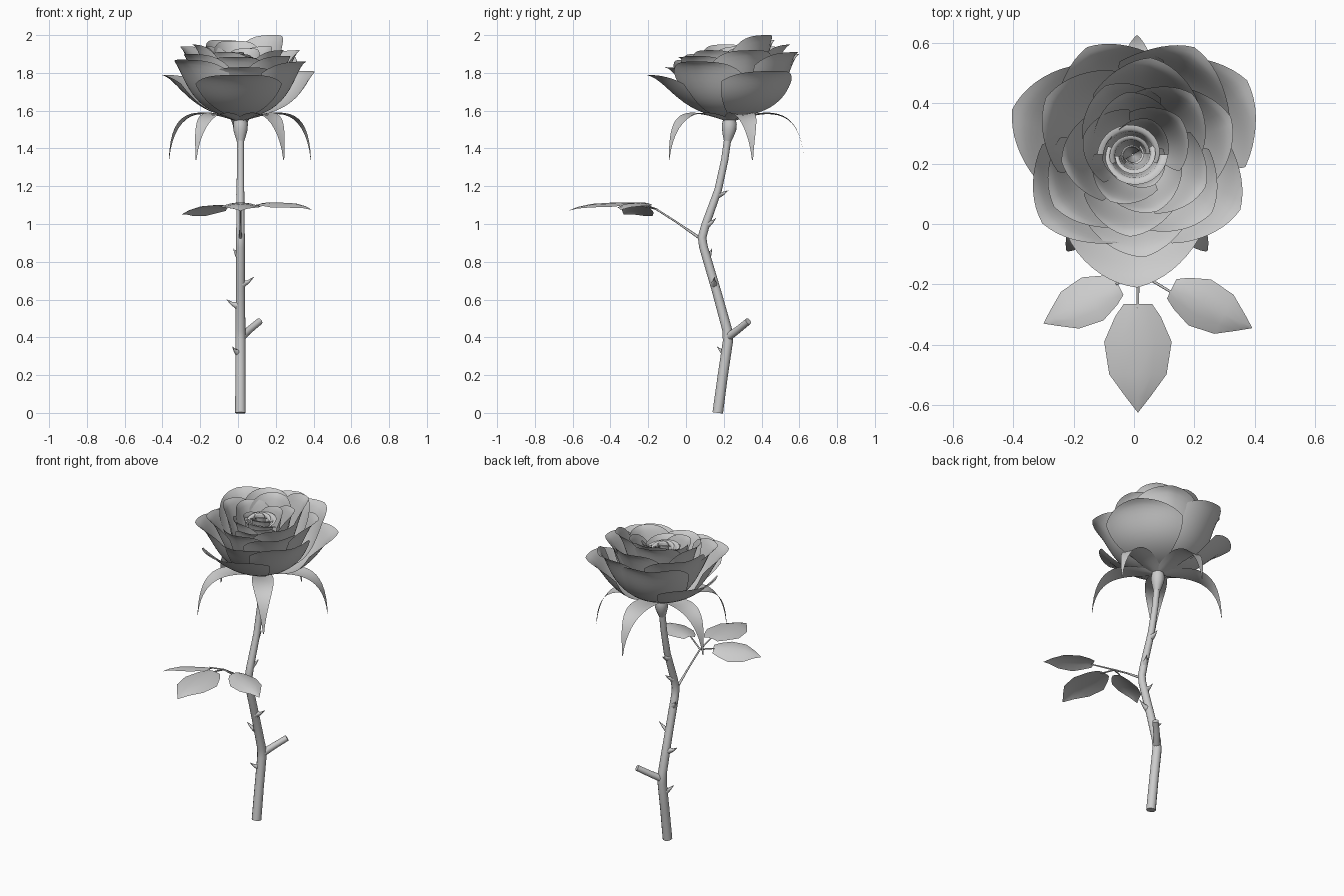
import bpy, math
from mathutils import Vector

if "Cube" in bpy.data.objects:
    bpy.data.objects.remove(bpy.data.objects["Cube"])

CX, CY = 0.01, 0.23          # flower axis


def make(name, verts, faces, angle=60):
    me = bpy.data.meshes.new(name)
    me.from_pydata(verts, [], faces)
    ob = bpy.data.objects.new(name, me)
    bpy.context.collection.objects.link(ob)
    bpy.ops.object.select_all(action='DESELECT')
    ob.select_set(True)
    bpy.context.view_layer.objects.active = ob
    bpy.ops.object.shade_smooth_by_angle(angle=math.radians(angle))
    return ob


def grid_faces(nu, nv, flip=False):
    f = [(j * nu + i, j * nu + i + 1, (j + 1) * nu + i + 1, (j + 1) * nu + i)
         for j in range(nv - 1) for i in range(nu - 1)]
    return [q[::-1] for q in f] if flip else f


def tube(name, path, sides=12):
    """Capped tube through (x, y, z, radius) points."""
    pts = [Vector(p[:3]) for p in path]
    verts, faces = [], []
    for k, p in enumerate(pts):
        d = (pts[min(k + 1, len(pts) - 1)] - pts[max(k - 1, 0)]).normalized()
        a = d.cross(Vector((0, 1, 0) if abs(d.y) < 0.9 else (0, 0, 1))).normalized()
        b = d.cross(a)
        for i in range(sides):
            t = math.tau * i / sides
            verts.append(p + (a * math.cos(t) + b * math.sin(t)) * path[k][3])
    for k in range(len(pts) - 1):
        for i in range(sides):
            j = (i + 1) % sides
            faces.append((k * sides + i, k * sides + j, (k + 1) * sides + j, (k + 1) * sides + i))
    faces.append(tuple(range(sides))[::-1])
    faces.append(tuple(range((len(pts) - 1) * sides, len(pts) * sides)))
    return make(name, verts, faces)


def bezier(p, t):
    s = 1 - t
    w = (s**3, 3 * s * s * t, 3 * s * t * t, t**3)
    return sum(a * b[0] for a, b in zip(w, p)), sum(a * b[1] for a, b in zip(w, p))


def petal(name, ang, half, R, Z, belly=0.8, nu=19, nv=14):
    """Cupped petal with a flared, pointed lip."""
    prof = ((0.03, 1.565), (belly * R * .92, 1.59), (0.79 * R, Z - 0.025), (R, Z))
    verts = []
    for j in range(nv):
        for i in range(nu):
            u = 2 * i / (nu - 1) - 1
            t = j / (nv - 1) * (1 - 0.27 * abs(u) ** 2.4)
            r, z = bezier(prof, t)
            # pointed tip; one edge tucks inward so neighbours overlap in a spiral
            r *= 1 + t ** 3 * (0.05 - 0.13 * abs(u)) - 0.04 * u * t
            a = math.radians(ang + u * half * (0.85 + 0.15 * math.sin(math.pi * t)))
            verts.append((CX + r * math.cos(a), CY + r * math.sin(a), z))
    return make(name, verts, grid_faces(nu, nv, True), 80)


# stem, cut side branch and hip
tube("stem", [(.013, .168, 0, .028), (.013, .195, .2, .027), (.013, .222, .38, .027),
              (.013, .218, .44, .026), (.013, .16, .65, .024), (.013, .092, .88, .023),
              (.013, .085, .93, .023), (.013, .105, 1.0, .022), (.013, .17, 1.18, .020),
              (.013, .205, 1.34, .019), (.013, .222, 1.46, .019)])
tube("cut_branch", [(.015, .22, .40, .022), (.06, .275, .44, .019), (.115, .33, .485, .018)])
tube("hip", [(.013, .220, 1.44, .020), (.013, .224, 1.47, .030), (.013, .228, 1.50, .038),
             (.013, .23, 1.53, .039), (.013, .23, 1.55, .034), (.013, .23, 1.565, .034)], 16)

# thorns
thorns = [((.0, .205, .32), (-.03, .165, .35)), ((.022, .148, .68), (.085, .15, .72)),
          ((-.005, .178, .57), (-.06, .175, .60)), ((.005, .115, .83), (-.025, .138, .87)),
          ((.015, .115, 1.0), (.035, .158, 1.03)), ((.01, .17, 1.155), (.01, .225, 1.18))]
for n, (b, t) in enumerate(thorns):
    b, t = Vector(b), Vector(t)
    m = b.lerp(t, .5) - Vector((0, 0, .006))
    tube(f"thorn_{n}", [(*b, .02), (*m, .009), (*t, .001)], 8)

# sepals arching outward and down
arch = ((0.02, 1.55), (0.25, 1.625), (0.375, 1.595), (0.395, 1.34))
for n in range(5):
    a = math.radians(18 + 72 * n)
    d, s = Vector((math.cos(a), math.sin(a))), Vector((-math.sin(a), math.cos(a)))
    verts = []
    for j in range(15):
        t = j / 14
        r, z = bezier(arch, t)
        w = 0.003 + 0.026 * (1 - t) + 0.17 * t ** 0.75 * (1 - t) ** 1.4
        for u in (-1, -.5, 0, .5, 1):
            p = d * r + s * (u * w)
            verts.append((CX + p.x, CY + p.y, z + 0.012 * (u * u - .5) * (1 - t)))
    make(f"sepal_{n}", verts, grid_faces(5, 15, True), 80)

# petals from the outside in: angle, half width, tip radius, tip height, belly
rings = {
    "outer_petal": [(-90, 44, .42, 1.79, .7), (160, 40, .42, 1.79, .7), (115, 42, .375, 1.90, .95),
                    (62, 40, .385, 1.91, .95), (34, 42, .42, 1.81, .9), (-28, 42, .37, 1.86, .85),
                    (216, 44, .37, 1.87, .85)],
    "middle_petal": [(-86, 46, .325, 1.83, .75), (-148, 46, .31, 1.90, .8), (148, 46, .34, 1.94, .75),
                     (82, 46, .31, 1.95, .8), (22, 44, .32, 1.92, .8), (-38, 44, .30, 1.89, .8)],
    "inner_petal": [(-95, 50, .26, 1.885, .8), (-25, 50, .24, 1.92, .8), (48, 46, .26, 2.0, .75),
                    (115, 50, .24, 1.975, .8), (185, 50, .24, 1.95, .8)],
    "heart_petal": [(-70, 62, .19, 1.88, .8), (40, 62, .18, 1.94, .8), (100, 55, .20, 1.97, .8),
                    (160, 62, .18, 1.94, .8), (240, 62, .17, 1.91, .8)],
    "bud_petal": [(-60, 75, .11, 1.87, .85), (70, 75, .12, 1.93, .85), (190, 75, .11, 1.90, .85)],
}
for name, ring in rings.items():
    for n, args in enumerate(ring):
        petal(f"{name}_{n}", *args)

# rolled scroll leaves at the heart: nested pairs of crescents with outward lips
for n, (rad, top) in enumerate(((.075, 1.89), (.050, 1.90), (.026, 1.91))):
    for side in (0, 1):
        verts = []
        for scale, z in ((.1, 1.62), (.75, 1.72), (.9, 1.83), (1, top - .012), (1.12, top), (1.3, top)):
            for i in range(17):
                u = i / 8 - 1
                a = math.radians(180 * side + 80 + 25 * n + 100 * u)
                r = rad * scale * (1 + .15 * u)
                verts.append((CX - .015 + r * math.cos(a) * 1.05, CY + r * math.sin(a),
                              z - .02 * u * u * scale))
        make(f"scroll_{n}_{side}", verts, grid_faces(17, 6, True), 80)

# leaf stalks
J = (.013, -.16, 1.08)
tube("leaf_stalk", [(.013, .08, .92, .008), (.013, -.05, 1.01, .005), (*J, .005), (.013, -.28, 1.11, .004)], 8)
tube("leaf_stalk_right", [(*J, .005), (.13, -.23, 1.105, .004)], 8)
tube("leaf_stalk_left", [(*J, .005), (-.06, -.20, 1.09, .004)], 8)


def leaflet(name, base, tip, width, roll=0.0):
    """Low-poly leaf blade, arched across its length and width."""
    base, tip = Vector(base), Vector(tip)
    side = Vector((-(tip - base).y, (tip - base).x, 0)).normalized()
    verts = []
    for t, w, h in ((0, .42, 0), (.12, .68, .008), (.35, 1, .016), (.65, .85, .022),
                    (.86, .36, .014), (1, .01, 0)):
        for u in (-1, -.5, 0, .5, 1):
            p = base.lerp(tip, t) + side * (u * w * width)
            p.z += h - .022 * u * u * w + roll * u * w
            verts.append(p)
    return make(name, verts, grid_faces(5, 6, True), 50)


leaflet("leaf_center", (.013, -.265, 1.112), (.013, -.625, 1.07), .112)
leaflet("leaf_right", (.125, -.215, 1.11), (.392, -.345, 1.075), .085, .005)
leaflet("leaf_left", (-.05, -.205, 1.09), (-.30, -.33, 1.05), .08, .028)
